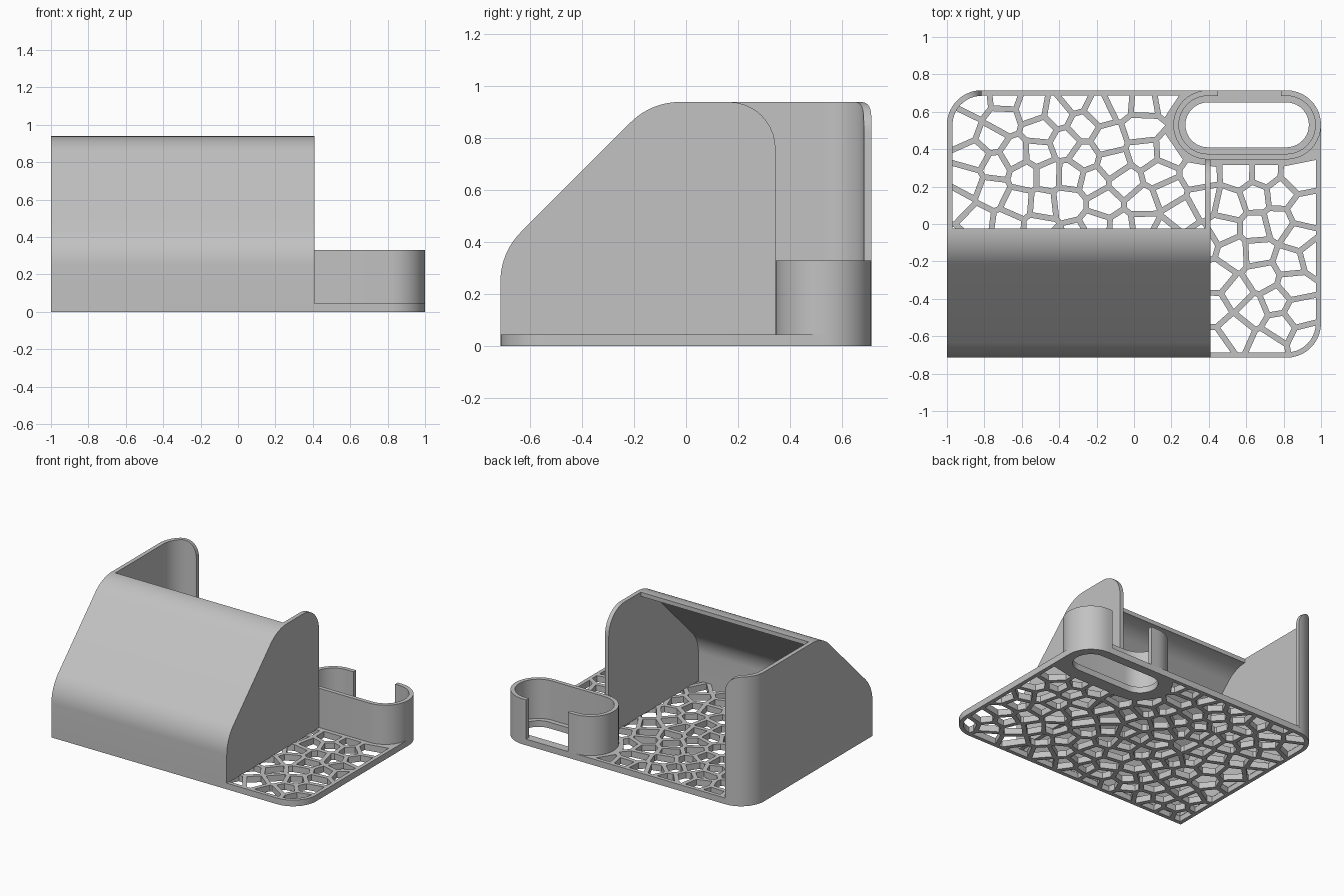
import bpy, bmesh, math, random
from mathutils import Vector, Matrix

cube = bpy.data.objects.get("Cube")
if cube:
    bpy.data.objects.remove(cube, do_unlink=True)

HALF_Y = 0.715      # half depth of the base
BASE_H = 0.045      # base thickness
WALL = 0.03         # wall thickness
TOP = 0.94          # holder height
CORNER = 0.185      # plan corner radius, also the cup radius
BEND = 0.27         # bend radius of the front wall
CX, CY = 1 - CORNER, HALF_Y - CORNER   # corner centres
CUP_L = 0.395       # left cap centre of the cup
STAND = Matrix(((0, 0, 1, 0), (1, 0, 0, 0), (0, 1, 0, 0), (0, 0, 0, 1)))

grey = bpy.data.materials.new("light grey plastic")
grey.use_nodes = True
colour = (0.54, 0.54, 0.54, 1)
grey.diffuse_color = colour
grey.node_tree.nodes["Principled BSDF"].inputs["Base Color"].default_value = colour


def arc(cx, cy, r, a0, a1, n=10):
    angles = [math.radians(a0 + (a1 - a0) * i / n) for i in range(n + 1)]
    return [(cx + r * math.cos(a), cy + r * math.sin(a)) for a in angles]


def finish(name, mesh):
    bm = bmesh.new()
    bm.from_mesh(mesh)
    bmesh.ops.remove_doubles(bm, verts=bm.verts, dist=1e-5)
    bmesh.ops.recalc_face_normals(bm, faces=bm.faces)
    bm.to_mesh(mesh)
    bm.free()
    mesh.shade_smooth()
    mesh.set_sharp_from_angle(angle=math.radians(30))
    mesh.materials.clear()
    mesh.materials.append(grey)
    obj = bpy.data.objects.new(name, mesh)
    bpy.context.collection.objects.link(obj)
    return obj


def extrude(name, loops, low, high, turn=Matrix()):
    """Fill flat loops (inner loops become holes) and extrude from low to high."""
    curve = bpy.data.curves.new(name + "_outline", 'CURVE')
    curve.dimensions = '2D'
    curve.fill_mode = 'BOTH'
    curve.extrude = (high - low) / 2
    for loop in loops:
        spline = curve.splines.new('POLY')
        spline.points.add(len(loop) - 1)
        for point, co in zip(spline.points, loop):
            point.co = (co[0], co[1], 0, 1)
        spline.use_cyclic_u = True
    temp = bpy.data.objects.new(name + "_outline", curve)
    bpy.context.collection.objects.link(temp)
    graph = bpy.context.evaluated_depsgraph_get()
    mesh = bpy.data.meshes.new_from_object(temp.evaluated_get(graph))
    bpy.data.objects.remove(temp, do_unlink=True)
    mesh.transform(turn @ Matrix.Translation((0, 0, (low + high) / 2)))
    return finish(name, mesh)


# Base outline: three round corners, one square
def base_outline(inset):
    r = CORNER - inset
    return ([(-1 + inset, -HALF_Y + inset)] + arc(CX, -CY, r, -90, 0)
            + arc(CX, CY, r, 0, 90) + arc(-CX, CY, r, 90, 180))


def pill(r):
    return arc(CX, CY, r, -90, 90, 20) + arc(CUP_L, CY, r, 90, 270, 20)


def nearest_on_pill(p):
    return Vector((min(max(p.x, CUP_L), CX), CY))


# Cellular lattice: shrunken cells around scattered sites
def clip(poly, n, d):
    out = []
    for a, b in zip(poly, poly[1:] + poly[:1]):
        da, db = a.dot(n) - d, b.dot(n) - d
        if da <= 0:
            out.append(a)
        if da * db < 0:
            out.append(a.lerp(b, da / (da - db)))
    return out


def area(poly):
    return abs(sum(a.cross(b) for a, b in zip(poly, poly[1:] + poly[:1]))) / 2


def lattice_holes(spacing=0.116, strut=0.031, pad=0.215):
    random.seed(7)
    sites = []
    for _ in range(6000):
        s = Vector((random.uniform(-0.96, 0.96), random.uniform(-0.68, 0.68)))
        if (s - nearest_on_pill(s)).length < pad + 0.03:
            continue
        if all((s - o).length > spacing for o in sites):
            sites.append(s)
    holes = []
    for s in sites:
        cell = [Vector(p) for p in base_outline(0.028)]
        for o in sites:
            if o is not s and (o - s).length < 0.7:
                n = (o - s).normalized()
                cell = clip(cell, n, n.dot(o + s) / 2 - strut / 2)
        near = nearest_on_pill(s)
        n = (near - s).normalized()
        cell = clip(cell, n, n.dot(near) - pad)
        cell = [p for i, p in enumerate(cell) if (p - cell[i - 1]).length > 0.004]
        if len(cell) > 2 and area(cell) > 0.0008:
            holes.append(cell)
    return holes


extrude("lattice_base", [base_outline(0), pill(0.12)] + lattice_holes(), 0, BASE_H)


# Holder walls: side profile as (y, z)
def front_curve(inset):
    r = BEND - inset
    k = BEND * math.tan(math.pi / 8)
    return ([(-HALF_Y + inset, 0.04)]
            + arc(-HALF_Y + BEND, 0.36 - k, r, 180, 135)
            + arc(-0.135 + k, TOP - BEND, r, 135, 90))


extrude("front_wall", [front_curve(0) + front_curve(WALL)[::-1]],
        -1 + WALL, 0.41 - WALL, STAND)
extrude("left_panel", [front_curve(0) + arc(0.165, TOP - 0.18, 0.18, 90, 0) + [(0.345, 0.04)]],
        0.41 - WALL, 0.41, STAND)
extrude("right_panel", [front_curve(0) + [(CY, TOP), (CY, 0.04)]],
        -1, -1 + WALL, STAND)

# Curled back corner with a rounded top end
ROUND = 0.12
columns = []
start = math.acos(-ROUND / CORNER)
for i in range(8):
    columns.append((math.pi + (start - math.pi) * i / 8, TOP))
for i in range(13):
    t = math.pi / 2 * i / 12
    angle = math.acos((math.sin(t) - 1) * ROUND / CORNER)
    columns.append((angle, TOP - ROUND + ROUND * math.cos(t)))
bm = bmesh.new()
previous = None
for angle, top in columns:
    ring = [bm.verts.new((-CX + r * math.cos(angle), CY + r * math.sin(angle), z))
            for r, z in ((CORNER, 0.04), (CORNER, top),
                         (CORNER - WALL, top), (CORNER - WALL, 0.04))]
    if previous:
        for k in range(4):
            bm.faces.new((previous[k - 1], previous[k], ring[k], ring[k - 1]))
    else:
        bm.faces.new(ring)
    previous = ring
bm.faces.new(previous)
corner_mesh = bpy.data.meshes.new("back_corner")
bm.to_mesh(corner_mesh)
bm.free()
finish("back_corner", corner_mesh)


# Oblong cup with a slot in its back
def cup_path(r):
    return ([(0.785, CY + r)] + arc(CX, CY, r, 90, -90, 20)
            + arc(CUP_L, CY, r, 270, 90, 20) + [(0.45, CY + r)])


extrude("oblong_cup", [cup_path(CORNER) + cup_path(CORNER - WALL)[::-1]], 0.04, 0.33)
